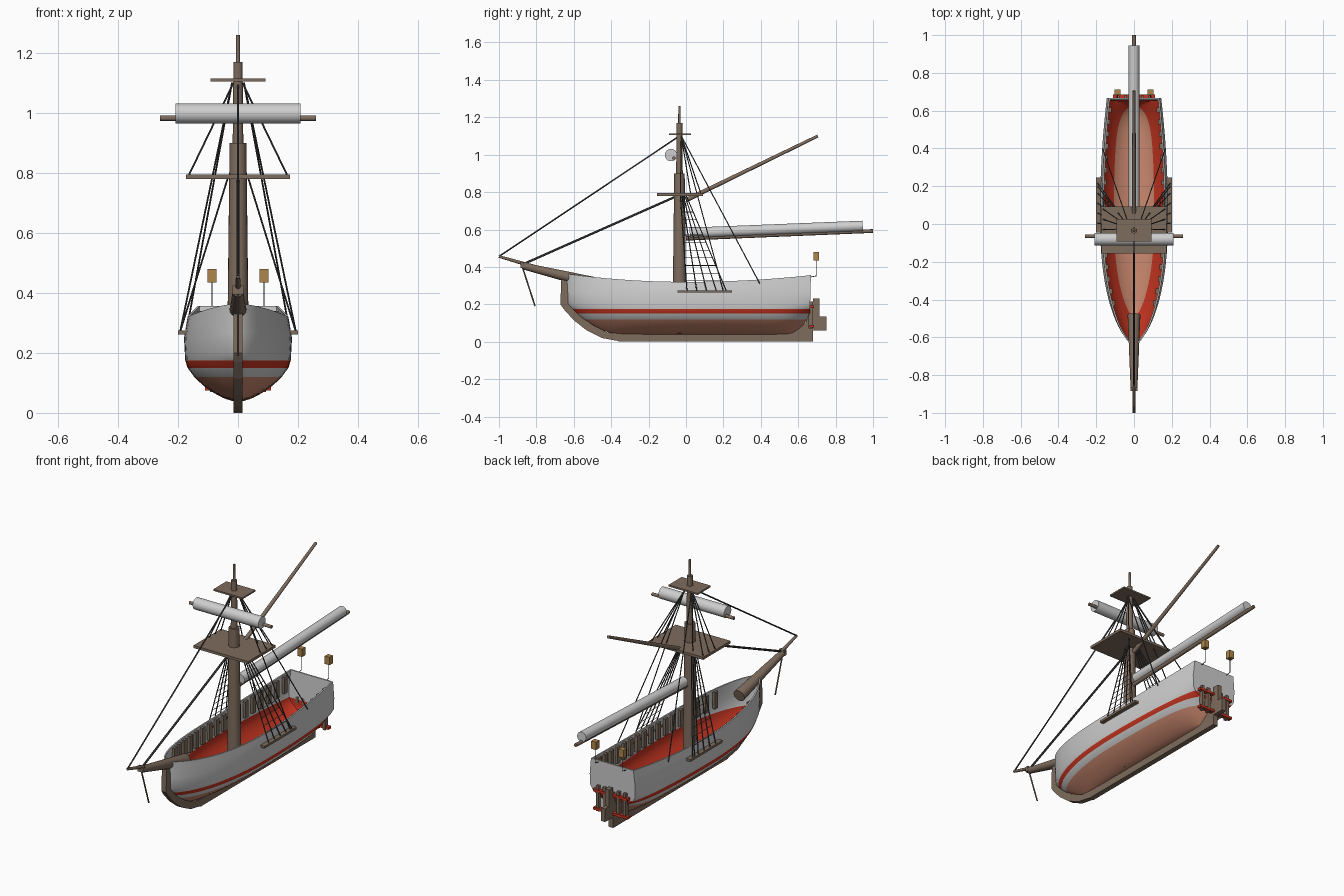
import bpy, bmesh, math
from mathutils import Vector

cube = bpy.data.objects.get("Cube")
if cube:
    bpy.data.objects.remove(cube, do_unlink=True)


def material(name, rgb):
    m = bpy.data.materials.new(name)
    m.use_nodes = True
    m.diffuse_color = (*rgb, 1)
    m.node_tree.nodes["Principled BSDF"].inputs["Base Color"].default_value = (*rgb, 1)
    return m


CANVAS = material("pale canvas", (0.62, 0.62, 0.62))
RED = material("red paint", (0.56, 0.035, 0.015))
COPPER = material("copper", (0.6, 0.25, 0.16))
WOOD = material("weathered wood", (0.21, 0.15, 0.11))
ROPE = material("dark rope", (0.06, 0.06, 0.06))
BRASS = material("lantern brass", (0.42, 0.24, 0.07))


def finish(name, bm, mats, smooth=True):
    bmesh.ops.recalc_face_normals(bm, faces=bm.faces)
    me = bpy.data.meshes.new(name)
    bm.to_mesh(me)
    bm.free()
    ob = bpy.data.objects.new(name, me)
    bpy.context.collection.objects.link(ob)
    for m in mats:
        me.materials.append(m)
    if smooth:
        bpy.ops.object.select_all(action="DESELECT")
        ob.select_set(True)
        bpy.context.view_layer.objects.active = ob
        bpy.ops.object.shade_smooth_by_angle(angle=math.radians(40))
    return ob


def rods(name, segments, mat, sides=12):
    """Tapered rods, each given as (start, end, start radius, end radius)."""
    bm = bmesh.new()
    for a, b, r1, r2 in segments:
        a, b = Vector(a), Vector(b)
        d = b - a
        new = bmesh.ops.create_cone(bm, cap_ends=True, segments=sides, radius1=r1,
                                    radius2=r2, depth=d.length)["verts"]
        rot = d.to_track_quat("Z", "Y")
        for v in new:
            v.co = rot @ v.co + (a + b) / 2
    return finish(name, bm, [mat])


def boxes(name, items, mat):
    """Boxes, each given as (low corner, high corner)."""
    bm = bmesh.new()
    for lo, hi in items:
        lo, hi = Vector(lo), Vector(hi)
        for v in bmesh.ops.create_cube(bm, size=1)["verts"]:
            v.co = v.co * (hi - lo) + (lo + hi) / 2
    return finish(name, bm, [mat], smooth=False)


def slab(name, outline, half, mat):
    """Side profile in y and z, given thickness across x."""
    bm = bmesh.new()
    f = bm.faces.new([bm.verts.new((-half, y, z)) for y, z in outline])
    up = bmesh.ops.extrude_face_region(bm, geom=[f])["geom"]
    bmesh.ops.translate(bm, vec=(2 * half, 0, 0),
                        verts=[v for v in up if isinstance(v, bmesh.types.BMVert)])
    return finish(name, bm, [mat], smooth=False)


def lerp(table, x):
    for (x0, y0), (x1, y1) in zip(table, table[1:]):
        if x <= x1:
            t = max(0, (x - x0) / (x1 - x0))
            return y0 + t * (y1 - y0)
    return table[-1][1]


# Hull shape: half width, bow and stern position by height, and the sheer line
WIDTH = [(.04, .02), (.05, .05), (.065, .078), (.09, .115), (.12, .146), (.15, .168),
         (.175, .176), (.25, .18), (.32, .168)]
BOW = [(.04, -.38), (.065, -.46), (.13, -.57), (.2, -.635), (.32, -.645)]
STERN = [(.04, .57), (.09, .63), (.15, .662), (.32, .668)]
LEVELS = [.04, .05, .065, .09, .12, .15, .175, .2, .25, .29, .32]
MID = 0.05


def sheer(y):
    return .32 + (.045 if y < 0 else .034) * (y / .65) ** 2


def half_width(y, z):
    w = lerp(WIDTH, z)
    if y < MID:
        u = min(1, (y - MID) / (lerp(BOW, z) - MID))
        return w * (1 - u ** 2.4) ** .65
    u = min(1, (y - MID) / (lerp(STERN, z) - MID))
    k = min(1, max(0, (.19 - z) / .08))
    return w * math.sqrt(max(0, 1 - k * u ** 8)) * (1 - .2 * u * u)


def hull_ring(bm, z, inset):
    n = 20
    yb, ys = lerp(BOW, z), lerp(STERN, z)
    ys_list = [MID + (ys - MID) * math.sin(math.pi / 2 * (1 - i / n)) for i in range(n)]
    ys_list += [MID + (yb - MID) * math.sin(math.pi / 2 * i / n) for i in range(n + 1)]
    side = []
    for y in ys_list:
        x = max(0, half_width(y, z) - inset)
        yy = min(ys - inset, max(yb + 1.5 * inset, y))
        h = z if z < .2 else .2 + (z - .2) * (sheer(y) - .2) / .12
        side.append((x, yy, h + (inset if z < .06 else 0)))
    return [bm.verts.new(p) for p in side + [(-x, y, h) for x, y, h in side[-2::-1]]]


def bridge(bm, a, b, index):
    for i in range(len(a)):
        j = (i + 1) % len(a)
        bm.faces.new((a[i], a[j], b[j], b[i])).material_index = index


bm = bmesh.new()
rims = []
for inset in (0, .008):
    rings = [hull_ring(bm, z, inset) for z in LEVELS]
    bm.faces.new(rings[0]).material_index = 2
    for i, z in enumerate(LEVELS[:-1]):
        if inset:
            index = 2 if z < .085 else 1 if z < .195 else 0
        else:
            index = 2 if z < .115 else 1 if .145 < z < .17 else 0
        bridge(bm, rings[i], rings[i + 1], index)
    rims.append(rings[-1])
bridge(bm, rims[0], rims[1], 0)
bmesh.ops.remove_doubles(bm, verts=bm.verts, dist=.0002)
finish("hull", bm, [CANVAS, RED, COPPER])

# Bulwark timbers along the inside of both sides
timbers = []
for i in range(17):
    y = -.42 + i * .064
    x = half_width(y, .3) - .008
    for s in (1, -1):
        x0, x1 = sorted((s * x, s * (x - .016)))
        timbers.append(((x0, y - .014, sheer(y) - .105), (x1, y + .014, sheer(y) - .01)))
boxes("bulwark_timbers", timbers, WOOD)

# Keel, stem, sternpost and rudder
slab("keel", [(-.36, 0), (.68, 0), (.68, .042), (-.36, .042)], .015, WOOD)
slab("stem", [(-.665, .375), (-.672, .2), (-.65, .17), (-.6, .115), (-.53, .06), (-.45, .02),
              (-.34, 0), (-.34, .042), (-.42, .05), (-.5, .09), (-.57, .14), (-.63, .205),
              (-.635, .36)], .015, WOOD)
slab("sternpost", [(.54, .04), (.68, .04), (.68, .2), (.655, .2), (.64, .1)], .014, WOOD)
slab("rudder", [(.68, .06), (.75, .06), (.75, .135), (.715, .135), (.715, .23), (.68, .23)],
     .013, WOOD)
boxes("stern_rails", [((-.11, .66, z), (.11, .685, z + .014)) for z in (.075, .18)], RED)
boxes("stern_slats", [((x - .008, .655, .07), (x + .008, .68, .215))
                      for x in (-.085, -.045, .045, .085)], WOOD)

# Masts and platforms
MY = -.035
rods("mast", [((0, MY, .045), (0, MY, .9), .038, .028),
              ((0, MY, .88), (0, MY, 1.17), .018, .015),
              ((0, MY, 1.16), (0, MY, 1.26), .007, .006)], WOOD, 20)
boxes("lower_platform", [((-.173, -.155, .78), (.173, .092, .795))], WOOD)
boxes("upper_platform", [((-.092, -.092, 1.105), (.092, .027, 1.114))], WOOD)

# Spars and furled sails
rods("yard", [((-.26, -.065, .982), (.26, -.065, .982), .009, .009)], WOOD)
rods("furled_topsail", [((-.208, -.08, .998), (.208, -.08, .998), .033, .033)], CANVAS, 24)
rods("boom", [((0, 0, .553), (0, 1, .592), .012, .01)], WOOD)
rods("furled_mainsail", [((0, .02, .582), (0, .945, .619), .028, .028)], CANVAS, 24)
rods("gaff", [((0, 0, .757), (0, .705, 1.1), .012, .008)], WOOD)
rods("bowsprit", [((0, -.48, .31), (0, -.87, .405), .034, .018),
                  ((0, -.72, .375), (0, -1, .456), .012, .007)], WOOD, 16)
boxes("bowsprit_cap", [((-.018, -.885, .395), (.018, -.865, .425))], WOOD)
rods("bowsprit_strut", [((0, -.875, .4), (0, -.807, .19), .004, .004)], WOOD, 8)

# Channels on the hull sides that hold the shrouds
boxes("channels", [((min(s * .165, s * .2), -.045, .262), (max(s * .165, s * .2), .245, .275))
                   for s in (1, -1)], WOOD)

# Standing rigging, mirrored left and right
R = .003
stays = [((0, -1, .456), (0, MY, 1.1), .004, .004),
         ((0, -.87, .415), (0, MY, .785), .006, .006)]
shrouds, ratlines, upper = [], [], []
for s in (1, -1):
    lower = []
    for i in range(5):
        top = Vector((s * .035, -.03 + .008 * i, .78))
        foot = Vector((s * .193, .005 + .053 * i, .27))
        lower.append((top, foot))
        shrouds.append((top, foot, R, R))
    for k in range(10):
        t = .17 + .08 * k
        row = [a.lerp(b, t) for a, b in lower]
        ratlines += [(p, q, .0018, .0018) for p, q in zip(row, row[1:])]
    for y in (-.03, .025, .08):
        upper.append(((s * .015, MY + .01, 1.1), (s * .165, y, .79), R, R))
    stays.append(((s * .02, -.025, 1.1), (s * .165, .395, .31), R, R))
    stays.append(((s * .02, -.025, 1.1), (s * .193, .2, .27), R, R))
rods("stays", stays, ROPE, 6)
rods("shrouds", shrouds, ROPE, 6)
rods("ratlines", ratlines, ROPE, 4)
rods("topmast_shrouds", upper, ROPE, 6)

# Stern lanterns
boxes("lanterns", [((x - .015, .682, .435), (x + .015, .712, .48)) for x in (-.087, .087)], BRASS)
rods("lantern_poles", [((x, .697, .35), (x, .697, .44), .002, .002) for x in (-.087, .087)],
     ROPE, 6)
rods("lantern_brackets", [((x, .66, .345), (x, .697, .352), .002, .002) for x in (-.087, .087)],
     ROPE, 6)
